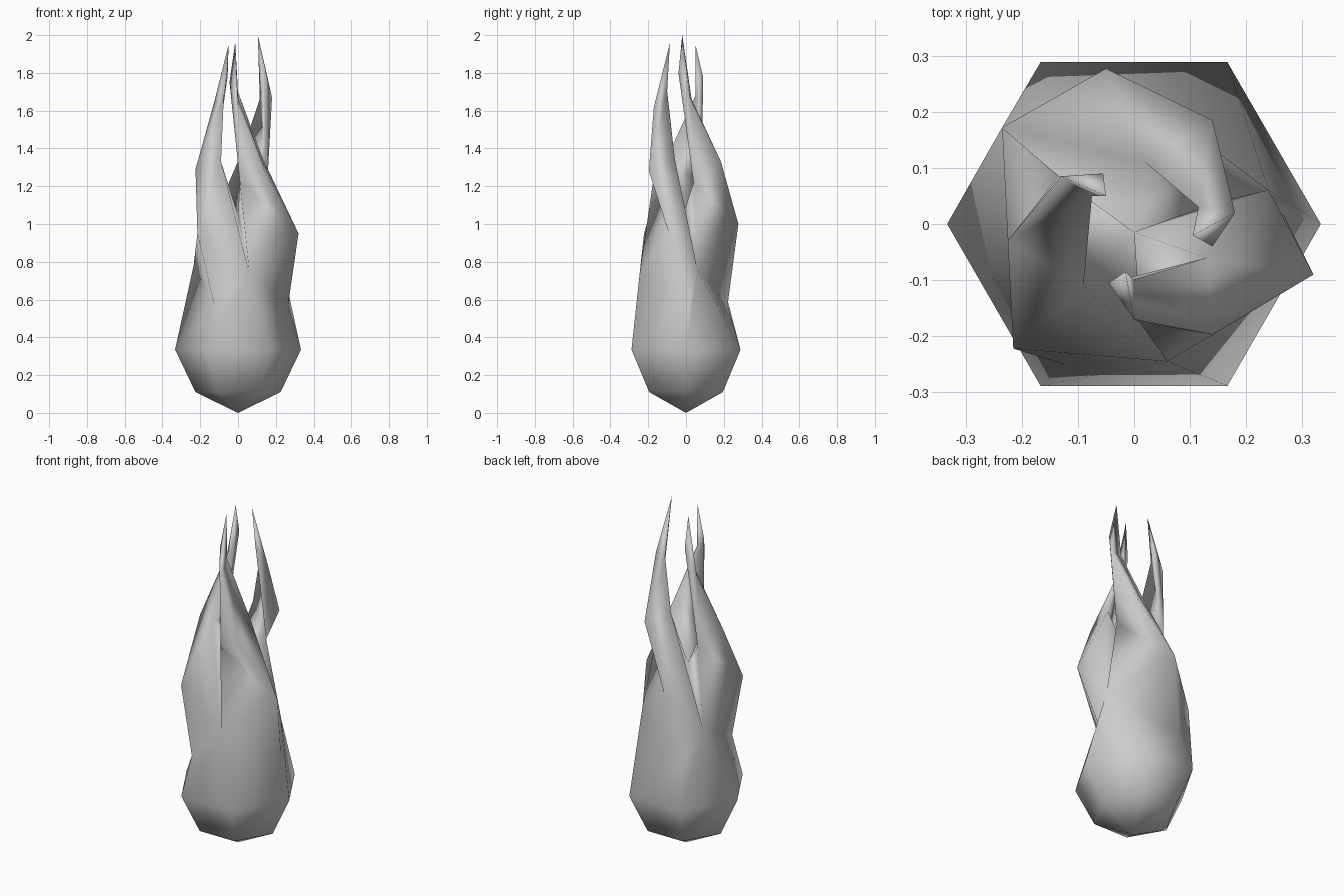
import bpy, bmesh, math

if "Cube" in bpy.data.objects:
    bpy.data.objects.remove(bpy.data.objects["Cube"])

bm = bmesh.new()
V = lambda p: bm.verts.new(p)


def hexagon(r, z):
    return [V((r * math.cos(math.radians(60 * i)), r * math.sin(math.radians(60 * i)), z))
            for i in range(6)]


# rounded hexagonal base
bottom = V((0, 0, 0))
low = hexagon(0.225, 0.11)
wide = hexagon(0.333, 0.335)
for i in range(6):
    j = (i + 1) % 6
    bm.faces.new((bottom, low[j], low[i]))
    bm.faces.new((low[i], low[j], wide[j], wide[i]))

# three swirling tongues: ridge, trailing and leading edge paths, ordered counter-clockwise
tongues = [
    dict(notch=(.24, .06, .76), tip=(-.015, -.085, 1.96),
         ridge=[(.265, .02, .57), (.32, -.09, .95), (.14, -.197, 1.28), (0, -.17, 1.62)],
         trail=[(.13, -.06, 1.35), (0, -.1, 1.7)],
         lead=[(.01, -.175, 1.22), (-.045, -.105, 1.75)]),
    dict(notch=(-.235, .172, .78), tip=(.105, -.02, 2.0),
         ridge=[(-.13, .22, .57), (-.05, .277, 1.0), (.14, .185, 1.33), (.18, .02, 1.67)],
         trail=[(.02, .11, 1.38), (.115, .03, 1.66)],
         lead=[(.155, .04, 1.22), (.14, -.04, 1.8)]),
    dict(notch=(.06, -.245, .74), tip=(-.05, .05, 1.95),
         ridge=[(-.125, -.25, .57), (-.215, -.222, .95), (-.225, -.03, 1.29), (-.13, .085, 1.63)],
         trail=[(-.09, -.11, 1.33), (-.075, .05, 1.68)],
         lead=[(-.135, .085, 1.22), (-.055, .09, 1.78)]),
]
notches = [V(t["notch"]) for t in tongues]
core = V((0, -0.015, 1.05))

for k, t in enumerate(tongues):
    m0, ht, hl = wide[2 * k], wide[2 * k + 1], wide[2 * k - 1]
    nt, nl = notches[k], notches[k - 1]
    m1, m2, m3, m4 = [V(p) for p in t["ridge"]]
    t1, t2 = [V(p) for p in t["trail"]]
    l1, l2 = [V(p) for p in t["lead"]]
    tip = V(t["tip"])
    for f in (
        # trailing side
        (m0, ht, nt, m1), (m1, nt, m2), (m2, nt, t1, m3), (m3, t1, t2, m4), (m4, t2, tip),
        # leading side
        (hl, m0, m1, nl), (nl, m1, m2), (nl, m2, l1), (m2, m3, l1), (l1, m3, m4, l2), (l2, m4, tip),
        # inner side, running down to the core
        (t1, l1, l2, t2), (t2, l2, tip), (core, l1, t1), (core, nl, l1), (core, t1, nt),
    ):
        bm.faces.new(f)

bmesh.ops.recalc_face_normals(bm, faces=bm.faces[:])
mesh = bpy.data.meshes.new("flame")
bm.to_mesh(mesh)
bm.free()
flame = bpy.data.objects.new("flame", mesh)
bpy.context.collection.objects.link(flame)
bpy.context.view_layer.objects.active = flame
flame.select_set(True)
bpy.ops.object.shade_smooth()
